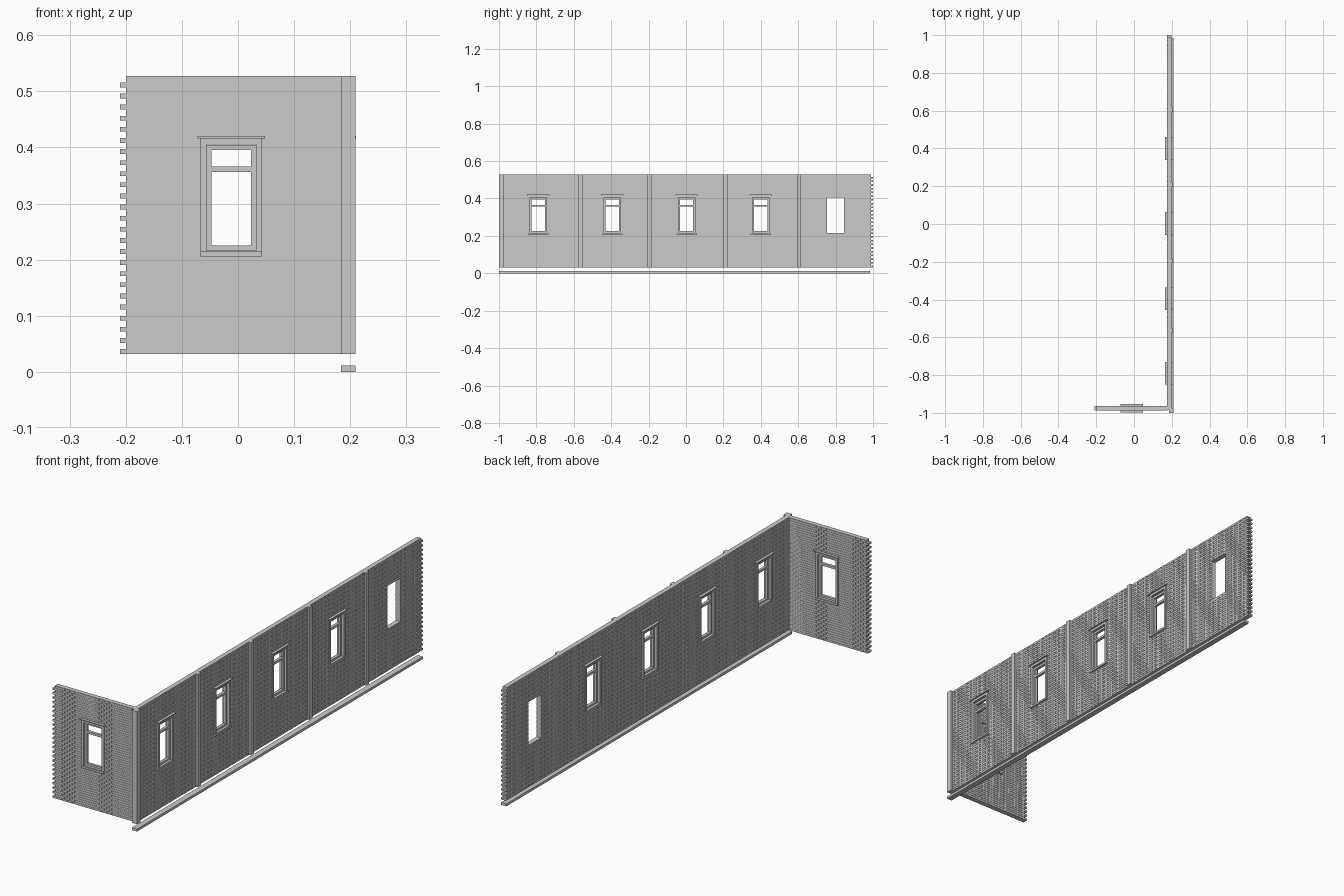
import bpy, bmesh
from mathutils import Matrix, Vector

if "Cube" in bpy.data.objects:
    bpy.data.objects.remove(bpy.data.objects["Cube"])

Z0, Z1 = 0.032, 0.527          # wall bottom and top
HOLE_Z0, HOLE_Z1 = 0.215, 0.405
HOLE_HALF = 0.045
ROWS, BRICK, JOINT = 50, 0.024, 0.0014
HALF_T = 0.0115                # half wall thickness

grey = bpy.data.materials.new("light_grey")
grey.diffuse_color = (0.6, 0.6, 0.6, 1)
grey.use_nodes = True
grey.node_tree.nodes["Principled BSDF"].inputs["Base Color"].default_value = grey.diffuse_color


def box(bm, lo, hi):
    lo, hi = Vector(lo), Vector(hi)
    m = Matrix.Translation((lo + hi) / 2) @ Matrix.Diagonal((*(hi - lo), 1))
    bmesh.ops.create_cube(bm, size=1, matrix=m)


def finish(bm, name, matrix=Matrix()):
    me = bpy.data.meshes.new(name)
    bm.to_mesh(me)
    bm.free()
    me.transform(matrix)
    me.materials.append(grey)
    ob = bpy.data.objects.new(name, me)
    bpy.context.collection.objects.link(ob)
    return ob


def single(name, lo, hi):
    bm = bmesh.new()
    box(bm, lo, hi)
    return finish(bm, name)


def clip(a, b, holes):
    """Split the interval a..b around the openings."""
    parts = [(a, b)]
    for c in holes:
        l, r = c - HOLE_HALF, c + HOLE_HALF
        parts = [p for s, e in parts
                 for p in ((s, min(e, l)), (max(s, r), e)) if p[1] - p[0] > 0.001]
    return parts


# Walls lie along local x, with local y as depth
def brick_wall(name, u0, u1, holes, matrix, tooth0=0.0, tooth1=0.0):
    # mortar core in three bands around the openings
    bm = bmesh.new()
    d = HALF_T - 0.0013
    for a, b, hs in ((Z0, HOLE_Z0, []), (HOLE_Z0, HOLE_Z1, holes), (HOLE_Z1, Z1, [])):
        for s, e in clip(u0 + tooth0, u1 - tooth1, hs):
            box(bm, (s, -d, a), (e, d, b))
    finish(bm, name + "_mortar", matrix)
    # bricks in running bond, alternate courses stepped at the free end
    bm = bmesh.new()
    h = (Z1 - Z0) / ROWS
    for r in range(ROWS):
        z = Z0 + r * h
        in_hole = HOLE_Z0 < z + h / 2 < HOLE_Z1
        odd = r % 2
        start, end = u0 + odd * tooth0, u1 - odd * tooth1
        u = u0 - odd * BRICK / 2
        while u < end:
            a, b = max(u, start), min(u + BRICK - JOINT, end)
            if b - a > 0.001:
                for s, e in clip(a, b, holes if in_hole else []):
                    box(bm, (s, -HALF_T, z), (e, HALF_T, z + h - JOINT))
            u += BRICK
    finish(bm, name + "_bricks", matrix)


# Window centred on local x = 0
def ring(bm, x0, x1, z0, z1, w, d):
    box(bm, (x0, -d, z0), (x0 + w, d, z1))
    box(bm, (x1 - w, -d, z0), (x1, d, z1))
    box(bm, (x0 + w, -d, z0), (x1 - w, d, z0 + w))
    box(bm, (x0 + w, -d, z1 - w), (x1 - w, d, z1))


def window(name, matrix):
    bm = bmesh.new()
    ring(bm, -0.0545, 0.0545, 0.206, 0.416, 0.0105, 0.017)       # casing
    ring(bm, -0.0450, 0.0450, 0.2155, 0.4045, 0.0095, 0.006)     # sash
    box(bm, (-0.0365, -0.006, 0.356), (0.0365, 0.006, 0.366))    # transom bar
    box(bm, (-0.060, -0.023, 0.416), (0.060, 0.023, 0.420))      # header
    box(bm, (-0.0545, -0.020, 0.206), (0.0545, 0.020, 0.2145))   # sill
    finish(bm, name, matrix)


SIDE_X, END_Y = 0.187, -0.976
turn = Matrix.Rotation(1.5707963, 4, 'Z')
side_m = Matrix.Translation((SIDE_X, 0, 0)) @ turn
end_m = Matrix.Translation((0, END_Y, 0))

# Long side wall and short end wall
openings = [-0.79, -0.395, 0.003, 0.40, 0.80]
brick_wall("side_wall", -0.985, 1.0, openings, side_m, tooth1=0.010)
brick_wall("end_wall", -0.21, SIDE_X - 0.010, [-0.012], end_m, tooth0=0.010)

# Windows; the last side opening stays empty
for i, y in enumerate(openings[:-1]):
    window(f"side_window_{i + 1}", Matrix.Translation((SIDE_X, y, 0)) @ turn)
window("end_window", Matrix.Translation((-0.012, END_Y, 0)))

# Corner post and pilasters
single("corner_post", (0.184, -1.0, Z0), (0.209, -0.975, Z1))
for i, y in enumerate((-0.563, -0.195, 0.210, 0.605)):
    single(f"pilaster_{i + 1}", (SIDE_X, y - 0.011, Z0), (0.207, y + 0.011, Z1))

# Loose base strip under the side wall
single("base_strip", (0.184, -1.0, 0.0), (0.209, 0.985, 0.011))
